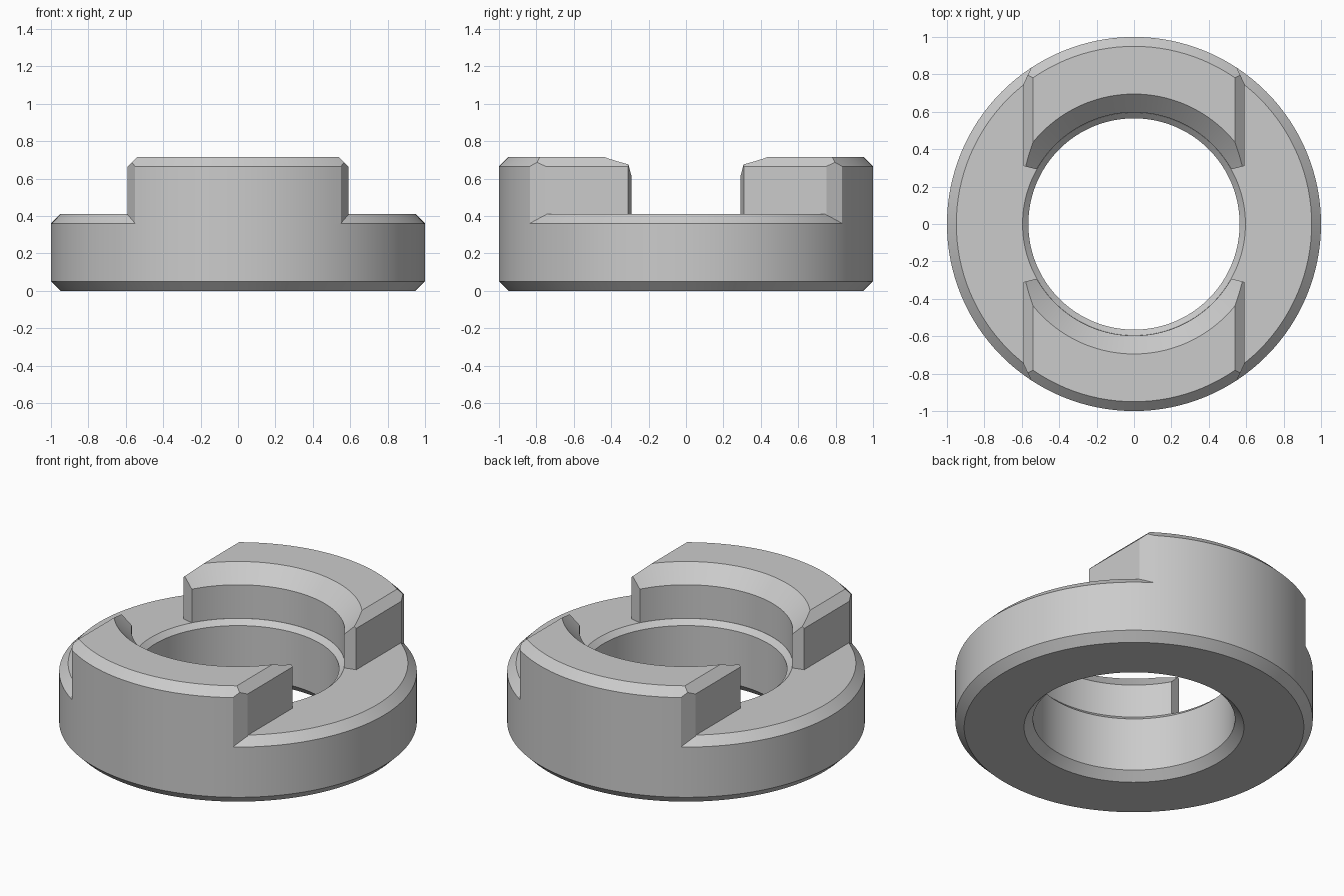
import bpy, bmesh, math
from mathutils import Vector

SEGMENTS = 128

cube = bpy.data.objects.get("Cube")
if cube:
    bpy.data.objects.remove(cube, do_unlink=True)

steel = bpy.data.materials.new("plain grey")
steel.use_nodes = True
grey = (0.6, 0.6, 0.6, 1)
steel.diffuse_color = grey
steel.node_tree.nodes["Principled BSDF"].inputs["Base Color"].default_value = grey


def lathe(profile):
    """Sweep a closed (radius, height) profile around z."""
    bm = bmesh.new()
    rings = []
    for i in range(SEGMENTS):
        a = math.tau * i / SEGMENTS
        rings.append([bm.verts.new((r * math.cos(a), r * math.sin(a), z)) for r, z in profile])
    n = len(profile)
    for i, ring in enumerate(rings):
        after = rings[(i + 1) % SEGMENTS]
        for j in range(n):
            k = (j + 1) % n
            bm.faces.new((ring[j], after[j], after[k], ring[k]))
    bmesh.ops.recalc_face_normals(bm, faces=bm.faces)
    return bm


def cut(bm, point, normal):
    """Remove everything on the normal side of a plane and cap the cut."""
    bmesh.ops.bisect_plane(bm, geom=bm.verts[:] + bm.edges[:] + bm.faces[:], dist=1e-6,
                           plane_co=Vector(point), plane_no=Vector(normal).normalized(),
                           clear_outer=True)
    bmesh.ops.holes_fill(bm, edges=[e for e in bm.edges if e.is_boundary], sides=0)


def finish(bm, name):
    bmesh.ops.recalc_face_normals(bm, faces=bm.faces)
    mesh = bpy.data.meshes.new(name)
    bm.to_mesh(mesh)
    bm.free()
    mesh.materials.append(steel)
    obj = bpy.data.objects.new(name, mesh)
    bpy.context.collection.objects.link(obj)
    bpy.ops.object.select_all(action="DESELECT")
    obj.select_set(True)
    bpy.context.view_layer.objects.active = obj
    bpy.ops.object.shade_smooth_by_angle(angle=math.radians(20))


# Base ring with chamfered rims and bore
finish(lathe([(0.565, 0.05), (0.615, 0), (0.95, 0), (1, 0.05), (1, 0.36),
              (0.95, 0.41), (0.596, 0.41), (0.565, 0.38)]), "base_ring")

# Two opposed jaws, cut from a taller ring
for name, s in (("front_jaw", -1), ("back_jaw", 1)):
    jaw = lathe([(0.597, 0.36), (0.597, 0.617), (0.695, 0.715), (0.95, 0.715),
                 (1, 0.665), (1, 0.36)])
    cut(jaw, (0, 0.1 * s, 0), (0, -s, 0))
    for side in (-1, 1):
        cut(jaw, (0.59 * side, 0, 0), (side, 0, 0))                        # flank
        cut(jaw, (0.59 * side, 0, 0.665), (side, 0, 1))                    # top chamfer
        cut(jaw, (0.59 * side, 0.75 * s, 0), (0.085 * side, 0.04 * s, 0))  # outer corner
        cut(jaw, (0.59 * side, 0.31 * s, 0), (0.2 * side, -0.8 * s, 0))    # inner corner
    finish(jaw, name)
